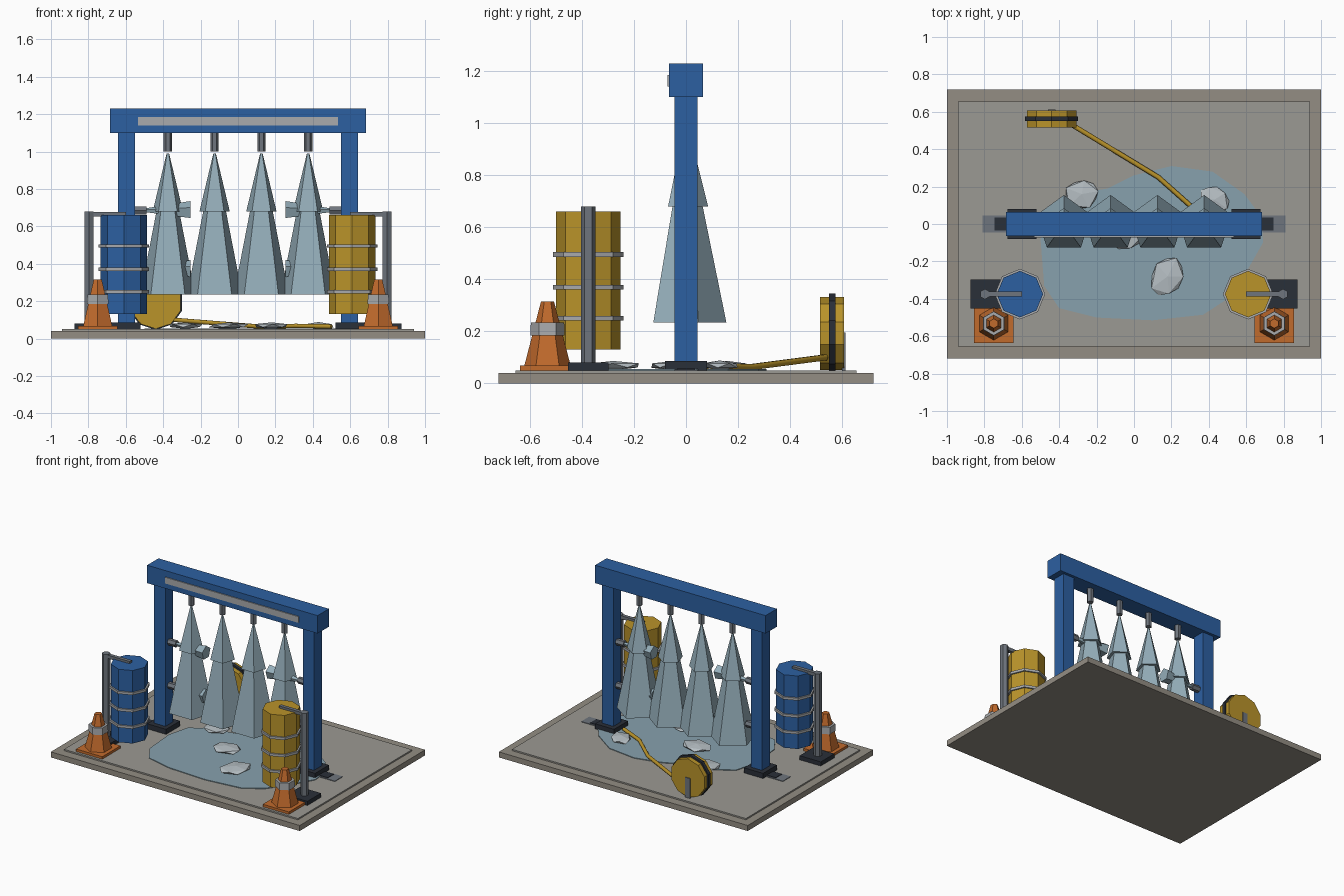
import bpy, bmesh, math, random
from mathutils import Vector, Matrix

if "Cube" in bpy.data.objects:
    bpy.data.objects.remove(bpy.data.objects["Cube"])

random.seed(4)


def mat(name, hexcol):
    lin = [(int(hexcol[i:i + 2], 16) / 255) ** 2.2 for i in (0, 2, 4)]
    m = bpy.data.materials.new(name)
    m.diffuse_color = (*lin, 1)
    m.use_nodes = True
    m.node_tree.nodes["Principled BSDF"].inputs["Base Color"].default_value = m.diffuse_color
    return m


BLUE = mat("blue_paint", "3060A0")
GOLD = mat("yellow_paint", "B8922E")
ORANGE = mat("orange_plastic", "C06A30")
DARK = mat("dark_rubber", "2E333B")
STEEL = mat("steel", "6E747C")
LIGHT = mat("light_metal", "A8AAAC")
SPRAY = mat("spray", "93ACB8")
WATER = mat("water", "86A0AC")
FOAM = mat("foam", "B4BDC2")
STONE = mat("concrete", "928C82")
SLAB = mat("wet_concrete", "9A9892")


def finish(name, bm, material):
    bmesh.ops.recalc_face_normals(bm, faces=bm.faces)
    me = bpy.data.meshes.new(name)
    bm.to_mesh(me)
    bm.free()
    me.materials.append(material)
    ob = bpy.data.objects.new(name, me)
    bpy.context.collection.objects.link(ob)
    return ob


def box(name, x, y, z, material):
    """Box from (min, max) pairs."""
    bm = bmesh.new()
    bmesh.ops.create_cube(bm, size=1)
    for v in bm.verts:
        v.co = [(r[0] + r[1]) / 2 + c * (r[1] - r[0]) for r, c in zip((x, y, z), v.co)]
    return finish(name, bm, material)


def prism(name, a, b, r1, r2, sides, material, start=0.0):
    """Tapered prism from point a to b; start is the angle of the first corner."""
    a, b = Vector(a), Vector(b)
    d = (b - a).normalized()
    if abs(d.z) > 0.9:
        u, v = Vector((1, 0, 0)), Vector((0, 1, 0))
    else:
        u = d.cross(Vector((0, 0, 1))).normalized()
        v = u.cross(d)
    bm = bmesh.new()
    rings = []
    for c, r in ((a, r1), (b, r2)):
        ring = []
        for i in range(sides):
            t = math.radians(start) + 2 * math.pi * i / sides
            ring.append(bm.verts.new(c + u * r * math.cos(t) + v * r * math.sin(t)))
        rings.append(ring)
        bm.faces.new(ring)
    for i in range(sides):
        j = (i + 1) % sides
        bm.faces.new((rings[0][i], rings[0][j], rings[1][j], rings[1][i]))
    return finish(name, bm, material)


def upright(name, x, y, z0, z1, r1, r2, sides, material, start=0.0):
    return prism(name, (x, y, z0), (x, y, z1), r1, r2, sides, material, start)


# Ground slab
box("base_slab", (-1, 1), (-0.72, 0.72), (0, 0.04), STONE)
box("wash_floor", (-0.94, 0.94), (-0.655, 0.655), (0.04, 0.05), SLAB)

# Overhead gantry
box("gantry_beam", (-0.685, 0.685), (-0.065, 0.065), (1.10, 1.23), BLUE)
box("beam_strip", (-0.535, 0.535), (-0.072, -0.06), (1.14, 1.185), LIGHT)

for i in range(4):
    x = -0.375 + 0.25 * i
    upright("top_nozzle", x, 0, 1.0, 1.10, 0.022, 0.022, 6, STEEL)
    upright("upper_spray", x, 0, 0.68, 0.99, 0.085, 0.007, 5, SPRAY, 90)
    upright("lower_spray", x, 0, 0.235, 0.70, 0.155, 0.06, 5, SPRAY, 90)


def side_parts(s, paint):
    def span(a, b):
        return tuple(sorted((s * a, s * b)))

    # Gantry leg, foot and floor drain
    box("gantry_leg", span(0.552, 0.642), (-0.045, 0.045), (0.05, 1.10), BLUE)
    box("gantry_foot", span(0.522, 0.675), (-0.08, 0.08), (0.05, 0.087), DARK)
    box("drain_pad", span(0.66, 0.81), (-0.045, 0.045), (0.05, 0.054), STEEL)
    box("drain_grate", span(0.66, 0.745), (-0.035, 0.035), (0.05, 0.058), DARK)

    # Side nozzles with their sprays
    for z in (0.37, 0.685):
        prism("side_nozzle", (s * 0.56, 0, z), (s * 0.49, 0, z), 0.024, 0.024, 6, STEEL)
        prism("side_spray", (s * 0.49, 0, z), (s * 0.255, 0, z), 0.012, 0.05, 5, SPRAY, 90)

    # Banded drum held by a post and arm
    x, y = s * 0.61, -0.375
    upright("drum", x, y, 0.13, 0.66, 0.124, 0.124, 8, paint)
    for z in (0.25, 0.37, 0.495):
        upright("drum_band", x, y, z - 0.009, z + 0.009, 0.135, 0.135, 8, LIGHT)
    box("drum_stand_base", span(0.705, 0.875), (y - 0.078, y + 0.078), (0.05, 0.08), DARK)
    upright("drum_stand_post", s * 0.797, y, 0.08, 0.68, 0.028, 0.028, 6, STEEL, 30)
    box("drum_stand_arm", span(0.60, 0.80), (y - 0.013, y + 0.013), (0.652, 0.676), STEEL)

    # Traffic cone
    x, y = s * 0.75, -0.532
    box("cone_base", (x - 0.105, x + 0.105), (y - 0.105, y + 0.105), (0.05, 0.068), ORANGE)
    upright("cone_body", x, y, 0.068, 0.315, 0.089, 0.025, 6, ORANGE, 90)
    upright("cone_band", x, y, 0.185, 0.235, 0.066, 0.064, 6, LIGHT, 90)


side_parts(-1, BLUE)
side_parts(1, GOLD)

# Hose reel
rx, rz = -0.44, 0.192
prism("hose_reel", (rx, 0.515, rz), (rx, 0.607, rz), 0.14, 0.14, 10, GOLD, 90)
prism("reel_band", (rx, 0.55, rz + 0.004), (rx, 0.575, rz + 0.004), 0.149, 0.149, 10, DARK, 90)
box("reel_stand", (rx - 0.02, rx + 0.02), (0.60, 0.612), (0.05, 0.195), STEEL)

# Hose on the floor
cu = bpy.data.curves.new("hose", "CURVE")
cu.dimensions = "3D"
cu.bevel_depth = 0.013
cu.bevel_resolution = 1
cu.use_fill_caps = True
path = [(-0.34, 0.535, 0.1), (0.13, 0.25, 0.063), (0.31, 0.09, 0.068), (0.5, 0.0, 0.065)]
sp = cu.splines.new("POLY")
sp.points.add(len(path) - 1)
for p, co in zip(sp.points, path):
    p.co = (*co, 1)
cu.materials.append(GOLD)
bpy.context.collection.objects.link(bpy.data.objects.new("hose", cu))

# Puddle
outline = [(-0.50, -0.08), (-0.48, -0.33), (-0.40, -0.45), (-0.2, -0.5), (0.1, -0.515),
           (0.37, -0.485), (0.5, -0.40), (0.61, -0.24), (0.69, -0.1), (0.68, 0.04),
           (0.59, 0.16), (0.42, 0.28), (0.2, 0.31), (0.0, 0.26), (-0.14, 0.19),
           (-0.33, 0.16), (-0.46, 0.08)]
bm = bmesh.new()
face = bm.faces.new([bm.verts.new((x, y, 0.05)) for x, y in outline])
ext = bmesh.ops.extrude_face_region(bm, geom=[face])
for v in ext["geom"]:
    if isinstance(v, bmesh.types.BMVert):
        v.co.z = 0.055
finish("puddle", bm, WATER)

# Foam clumps
for x, y, rx, ry, turn in ((-0.28, 0.16, 0.1, 0.085, 10), (0.43, 0.13, 0.09, 0.07, -35),
                           (0.18, -0.28, 0.12, 0.09, 65), (-0.05, -0.055, 0.11, 0.085, 0)):
    bm = bmesh.new()
    bmesh.ops.create_icosphere(bm, subdivisions=1, radius=1)
    for v in bm.verts:
        v.co *= random.uniform(0.92, 1.1)
    bm.transform(Matrix.Translation((x, y, 0.069)) @ Matrix.Rotation(math.radians(turn), 4, "Z")
                 @ Matrix.Diagonal((rx, ry, 0.018, 1)))
    finish("foam_clump", bm, FOAM)
